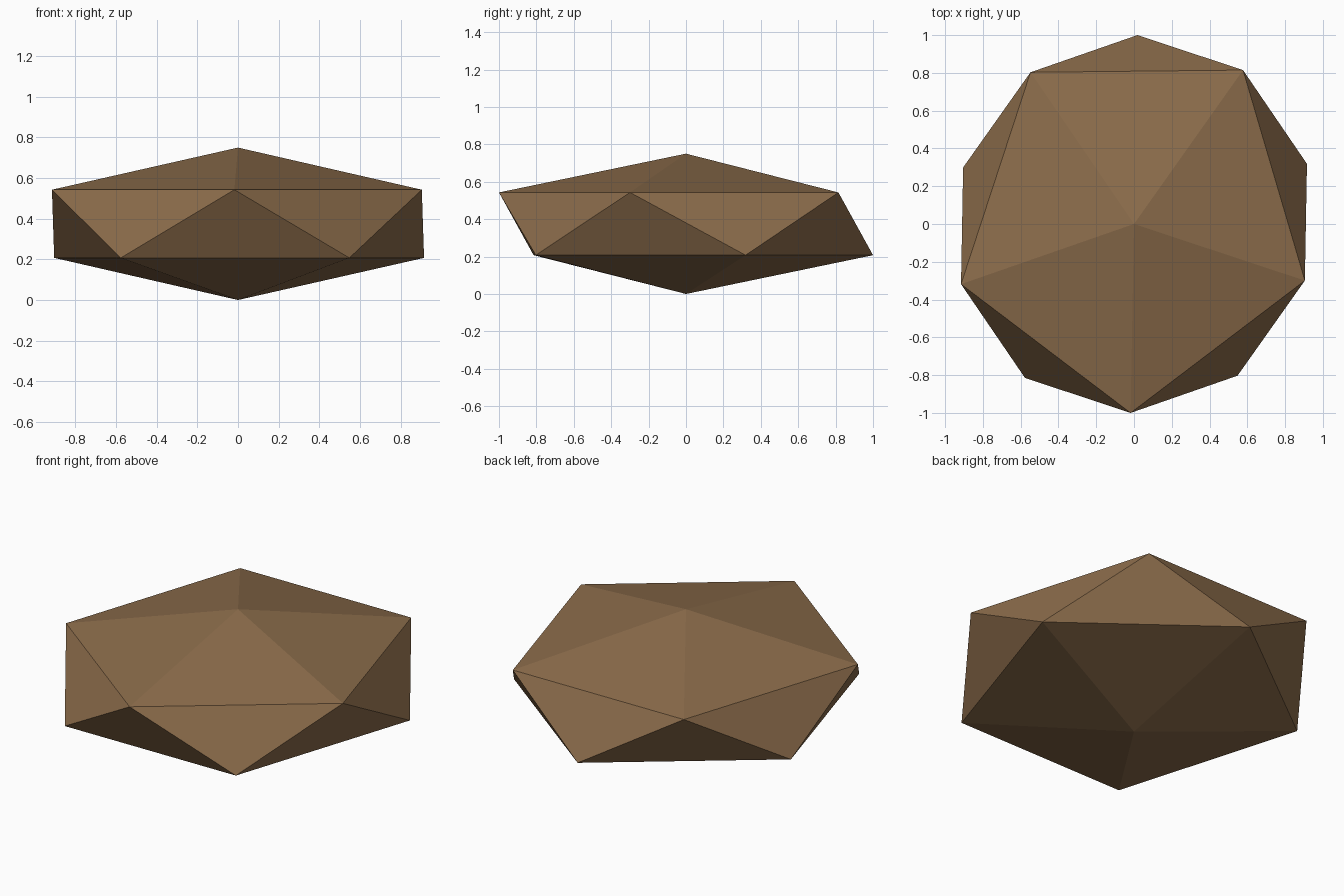
import bpy
import math
from mathutils import Matrix

if "Cube" in bpy.data.objects:
    bpy.data.objects.remove(bpy.data.objects["Cube"])

# One flat earthy brown
brown = bpy.data.materials.new("earth_brown")
brown.diffuse_color = (0.26, 0.15, 0.07, 1.0)
brown.use_nodes = True
brown.node_tree.nodes["Principled BSDF"].inputs["Base Color"].default_value = brown.diffuse_color

# Low-poly boulder: a 20-sided icosphere, squashed and very slightly skewed
bpy.ops.mesh.primitive_ico_sphere_add(subdivisions=1, radius=1.0)
rock = bpy.context.object
rock.name = "flat_boulder"

ring = 2 / math.sqrt(5)          # ring radius of a unit icosahedron
squash = Matrix((
    (0.957 / ring, 0.018 / ring, 0, 0),
    (0.010 / ring, 1.000 / ring, 0, 0),
    (0, 0, 0.375, 0.375),
    (0, 0, 0, 1)))
rock.data.transform(squash @ Matrix.Rotation(-math.pi / 2, 4, 'Z'))

# Flat faces, single colour
rock.data.materials.append(brown)
for face in rock.data.polygons:
    face.use_smooth = False
    face.material_index = 0
